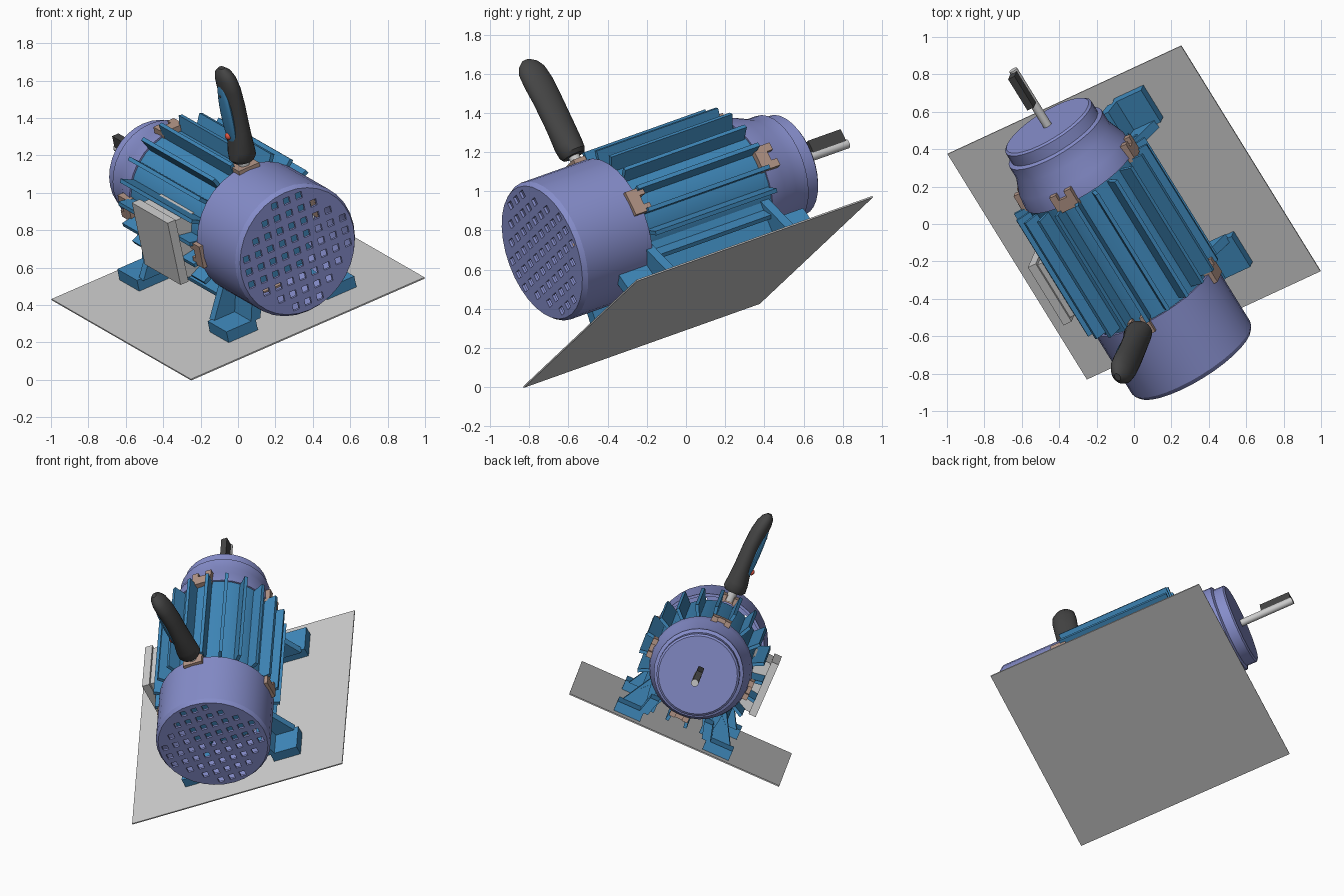
import bpy, bmesh, math
from mathutils import Vector, Matrix

if "Cube" in bpy.data.objects:
    bpy.data.objects.remove(bpy.data.objects["Cube"])

# Local frame: x across the plate, y along the shaft, z away from the plate
U = Vector((.844, .391, .368)).normalized()
V = Vector((-.508, .813, .288))
V = (V - U * V.dot(U)).normalized()
W = U.cross(V)
POSE = Matrix.Translation((0, .06, .49)) @ Matrix((U, V, W)).transposed().to_4x4()
AX, AZ = .03, .457          # motor axis position
parts = []


def material(name, rgb):
    m = bpy.data.materials.new(name)
    m.diffuse_color = (*rgb, 1)
    m.use_nodes = True
    m.node_tree.nodes["Principled BSDF"].inputs["Base Color"].default_value = m.diffuse_color
    return m


BLUE = material("blue", (.05, .25, .5))
VIOLET = material("violet", (.24, .27, .6))
BROWN = material("brown", (.45, .30, .24))
DARK = material("dark", (.06, .06, .06))
RED = material("red", (.8, .1, .06))


def add(name, bm, mat=None, smooth=False):
    bmesh.ops.recalc_face_normals(bm, faces=bm.faces)
    me = bpy.data.meshes.new(name)
    bm.to_mesh(me)
    bm.free()
    ob = bpy.data.objects.new(name, me)
    bpy.context.collection.objects.link(ob)
    if mat:
        me.materials.append(mat)
    if smooth:
        bpy.ops.object.select_all(action='DESELECT')
        ob.select_set(True)
        bpy.context.view_layer.objects.active = ob
        bpy.ops.object.shade_smooth_by_angle(angle=math.radians(30))
    parts.append(ob)
    return ob


def box(bm, lo, hi, rot=Matrix()):
    lo, hi = Vector(lo), Vector(hi)
    m = rot @ Matrix.Translation((lo + hi) / 2) @ Matrix.Diagonal((*(hi - lo), 1))
    bmesh.ops.create_cube(bm, size=1, matrix=m)


def loft(bm, rings, closed=False):
    loops = [[bm.verts.new(p) for p in r] for r in rings]
    n = len(loops[0])
    pairs = list(zip(loops, loops[1:])) + ([(loops[-1], loops[0])] if closed else [])
    for a, b in pairs:
        for i in range(n):
            j = (i + 1) % n
            bm.faces.new((a[i], a[j], b[j], b[i]))
    if not closed:
        bm.faces.new(loops[0])
        bm.faces.new(loops[-1])


def lathe(bm, profile, n=32):
    ts = [2 * math.pi * i / n for i in range(n)]
    loft(bm, [[(AX + r * math.cos(t), y, AZ + r * math.sin(t)) for t in ts] for y, r in profile])


def around(angle):
    return Matrix.Translation((AX, 0, AZ)) @ Matrix.Rotation(angle, 4, 'Y')


# Base plate
bm = bmesh.new()
box(bm, (-.74, -.74, -.008), (.74, .74, 0))
add("base_plate", bm)

# Motor body with radial cooling fins
bm = bmesh.new()
lathe(bm, [(-.36, .325), (.49, .325)])
add("motor_body", bm, BLUE, True)
bm = bmesh.new()
for i in range(20):
    box(bm, (-.011, -.31, .3), (.011, .45, .41), around(math.radians(18 * i + 9)))
add("cooling_fins", bm, BLUE)

# Hollow fan cover with a square-hole grille
bm = bmesh.new()
lathe(bm, [(-.735, .345), (-.32, .353), (-.32, .371), (-.725, .371), (-.75, .355)])
cover = add("fan_cover", bm, VIOLET)
bm = bmesh.new()
for i in range(-5, 6):
    for j in range(-5, 6):
        x, z = i * .076 + AX, j * .076 + AZ
        if math.hypot(x - AX, z - AZ) < .315:
            box(bm, (x - .019, -.8, z - .019), (x + .019, -.7, z + .019))
cutter = add("hole_cutter", bm)
cutter.hide_render = True
mod = cover.modifiers.new("holes", 'BOOLEAN')
mod.operation, mod.object, mod.solver = 'DIFFERENCE', cutter, 'EXACT'
bpy.context.view_layer.objects.active = cover
bpy.ops.object.modifier_apply(modifier="holes")
parts.remove(cutter)
bpy.data.objects.remove(cutter)
bpy.ops.object.select_all(action='DESELECT')
cover.select_set(True)
bpy.ops.object.shade_smooth_by_angle(angle=math.radians(30))

# Drive-end bell
bm = bmesh.new()
lathe(bm, [(.46, .335), (.55, .325), (.64, .29), (.715, .29), (.725, .268),
           (.79, .268), (.80, .255)])
add("end_bell", bm, VIOLET, True)

# Shaft and key
bm = bmesh.new()
lathe(bm, [(.78, .024), (1.165, .024)], 16)
add("shaft", bm, None, True)
bm = bmesh.new()
box(bm, (AX - .02, .95, AZ + .01), (AX + .02, 1.155, AZ + .08))
add("shaft_key", bm, DARK)

# Terminal box and lid
bm = bmesh.new()
box(bm, (-.375, -.18, .275), (-.24, .165, .62))
add("terminal_box", bm)
bm = bmesh.new()
box(bm, (-.425, -.2, .262), (-.375, .18, .635))
add("terminal_box_lid", bm)

# Feet: pads, sloping legs, gussets and side rails
for s, side in ((-1, "left"), (1, "right")):
    for y0, y1, end in ((-.53, -.33, "front"), (.42, .63, "rear")):
        bm = bmesh.new()
        xs = sorted((AX + s * .22, AX + s * .405))
        box(bm, (xs[0], y0, 0), (xs[1], y1, .065))
        inner = y1 if end == "front" else y0
        for ya, yb, prof in (
                (y0, y1, ((.19, .06), (.25, .06), (.22, .17), (.16, .17))),
                (inner - .025, inner + .025, ((.16, .06), (.38, .06), (.26, .27), (.16, .27)))):
            loft(bm, [[(AX + s * x, y, z) for x, z in prof] for y in (ya, yb)])
        add(f"{end}_{side}_foot", bm, BLUE)
    bm = bmesh.new()
    prof = ((.2, .08), (.23, .08), (.26, .28), (.2, .28))
    loft(bm, [[(AX + s * x, y, z) for x, z in prof] for y in (-.34, .46)])
    add(f"{side}_rail", bm, BLUE)

# Clips around both body joints
for y, r, end in ((-.33, .37, "cover"), (.485, .338, "bell")):
    bm = bmesh.new()
    for k in range(4):
        m = around(k * math.pi / 2)
        box(bm, (-.065, y - .05, r - .03), (.065, y + .02, r + .018), m)
        for x in (-.065, .025):
            box(bm, (x, y + .02, r - .03), (x + .04, y + .055, r + .018), m)
    add(f"{end}_clips", bm, BROWN)

# Handle post and grip
HY = -.33
bm = bmesh.new()
bmesh.ops.create_cone(bm, cap_ends=True, segments=16, radius1=.03, radius2=.03, depth=.1,
                      matrix=Matrix.Translation((AX, HY, .86)))
add("handle_post", bm, None, True)
bm = bmesh.new()
ts = [2 * math.pi * i / 24 for i in range(24)]
grip = [(.875, 0, .06, .06), (.895, 0, .075, .07), (.94, 0, .072, .076), (1.05, .008, .058, .078),
        (1.2, .01, .055, .08), (1.3, .004, .055, .082), (1.37, -.004, .05, .076),
        (1.41, -.01, .038, .055), (1.435, -.014, .015, .022)]
loft(bm, [[(AX + dx + rx * math.cos(t), HY + ry * math.sin(t), h) for t in ts]
          for h, dx, rx, ry in grip])
add("handle_grip", bm, DARK, True)


# Handle inset panel, button and screw
def blob(name, c, r, mat):
    b = bmesh.new()
    bmesh.ops.create_uvsphere(b, u_segments=20, v_segments=12, radius=1,
                              matrix=Matrix.Translation(c) @ Matrix.Diagonal((*r, 1)))
    add(name, b, mat, True)


blob("handle_panel", (AX - .04, HY, 1.155), (.024, .055, .21), BLUE)
blob("handle_button", (AX - .06, HY, 1.04), (.016, .02, .02), RED)
blob("handle_screw", (AX - .052, HY, 1.28), (.01, .012, .012), DARK)

for ob in parts:
    ob.matrix_world = POSE
